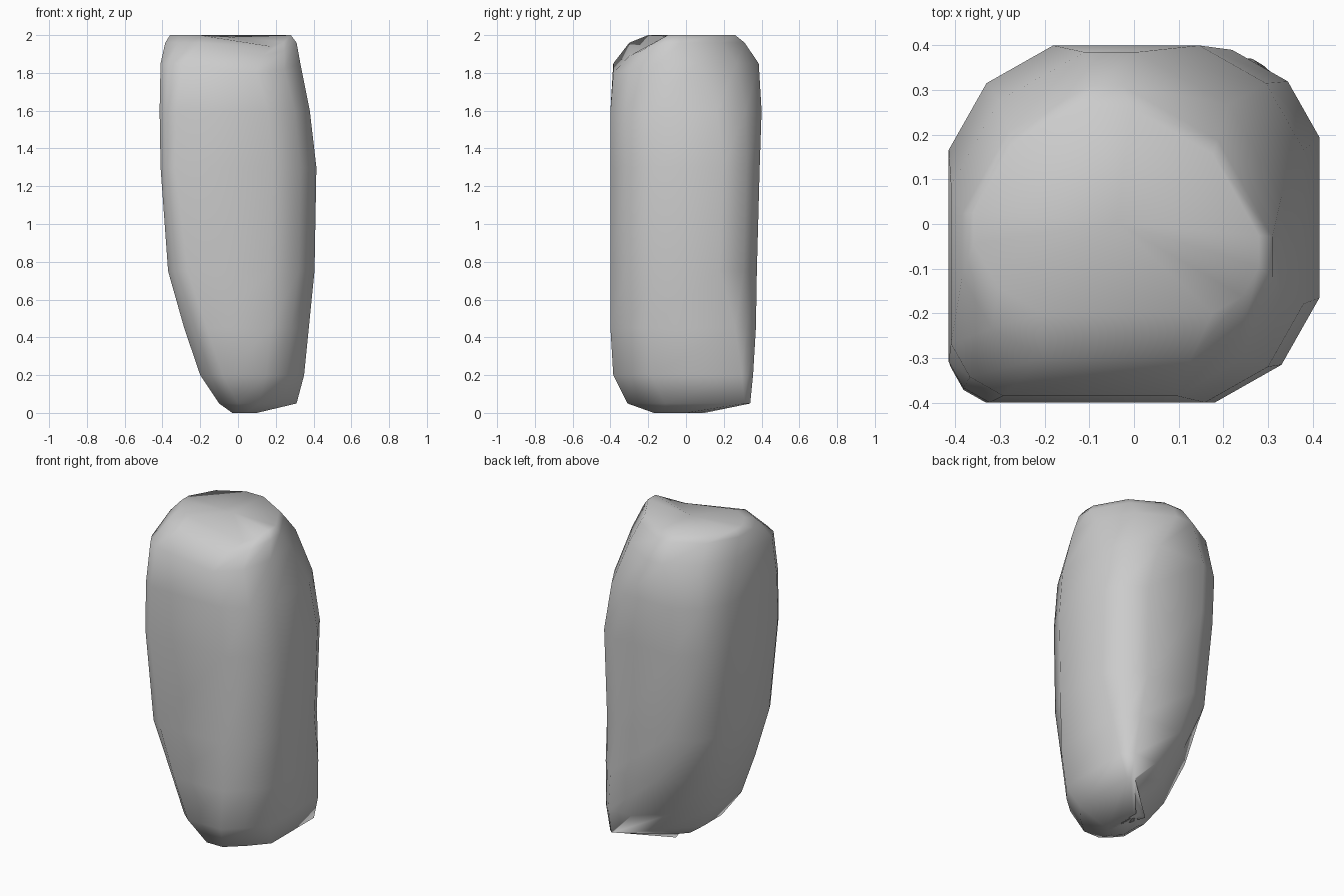
import bpy, bmesh

if "Cube" in bpy.data.objects:
    bpy.data.objects.remove(bpy.data.objects["Cube"])

# Cross-sections: z, left, right, front, back, then corner cuts
# (front-left, front-right, back-right, back-left)
SECTIONS = [
    (0.00, -0.03, 0.10, -0.17, 0.10, 0.05, 0.06, 0.10, 0.10),
    (0.05, -0.10, 0.31, -0.31, 0.34, 0.10, 0.20, 0.03, 0.37),
    (0.20, -0.20, 0.35, -0.385, 0.355, 0.12, 0.20, 0.06, 0.33),
    (0.45, -0.285, 0.375, -0.40, 0.37, 0.12, 0.20, 0.11, 0.26),
    (0.75, -0.37, 0.405, -0.40, 0.375, 0.08, 0.18, 0.15, 0.19),
    (1.30, -0.41, 0.415, -0.40, 0.39, 0.06, 0.18, 0.15, 0.18),
    (1.60, -0.415, 0.38, -0.40, 0.40, 0.07, 0.17, 0.18, 0.18),
    (1.85, -0.41, 0.33, -0.385, 0.385, 0.09, 0.18, 0.25, 0.23),
    (1.96, -0.385, 0.31, -0.30, 0.31, 0.14, 0.14, 0.26, 0.22),
    (2.00, -0.36, 0.28, -0.20, 0.26, 0.12, 0.08, 0.22, 0.18),
]


def ring(bm, z, x0, x1, y0, y1, fl, fr, br, bl):
    k = 1.3 if z > 0.7 else 1.0   # rounder corners above the keel
    m = 0.47
    pts = []
    # each corner: start, middle, end, running counter-clockwise
    for cx, cy, sx, sy, c, x_first in ((x0, y0, 1, 1, fl, False), (x1, y0, -1, 1, fr, True),
                                       (x1, y1, -1, -1, br, False), (x0, y1, 1, -1, bl, True)):
        corner = [(cx, cy + sy * c * k), (cx + sx * c * m, cy + sy * c * m), (cx + sx * c * k, cy)]
        pts += corner[::-1] if x_first else corner
    return [bm.verts.new((x, y, z)) for x, y in pts]


# Standing stone: lofted uneven sections, closed at both ends
bm = bmesh.new()
rings = [ring(bm, *s) for s in SECTIONS]
# Worn front right shoulder
for r, drop in ((rings[-3], 0.05), (rings[-2], 0.07), (rings[-1], 0.06)):
    r[3].co.z -= drop
    r[4].co.z -= drop * 0.6
for low, high in zip(rings, rings[1:]):
    for i in range(len(low)):
        j = (i + 1) % len(low)
        bm.faces.new((low[i], low[j], high[j], high[i]))
bm.faces.new(rings[0][::-1])
cap = bm.faces.new(rings[-1])
bmesh.ops.poke(bm, faces=[cap])
bmesh.ops.remove_doubles(bm, verts=bm.verts, dist=0.002)
bmesh.ops.recalc_face_normals(bm, faces=bm.faces)
for f in bm.faces:
    f.smooth = True

mesh = bpy.data.meshes.new("standing_stone")
bm.to_mesh(mesh)
bm.free()
stone = bpy.data.objects.new("standing_stone", mesh)
bpy.context.collection.objects.link(stone)
